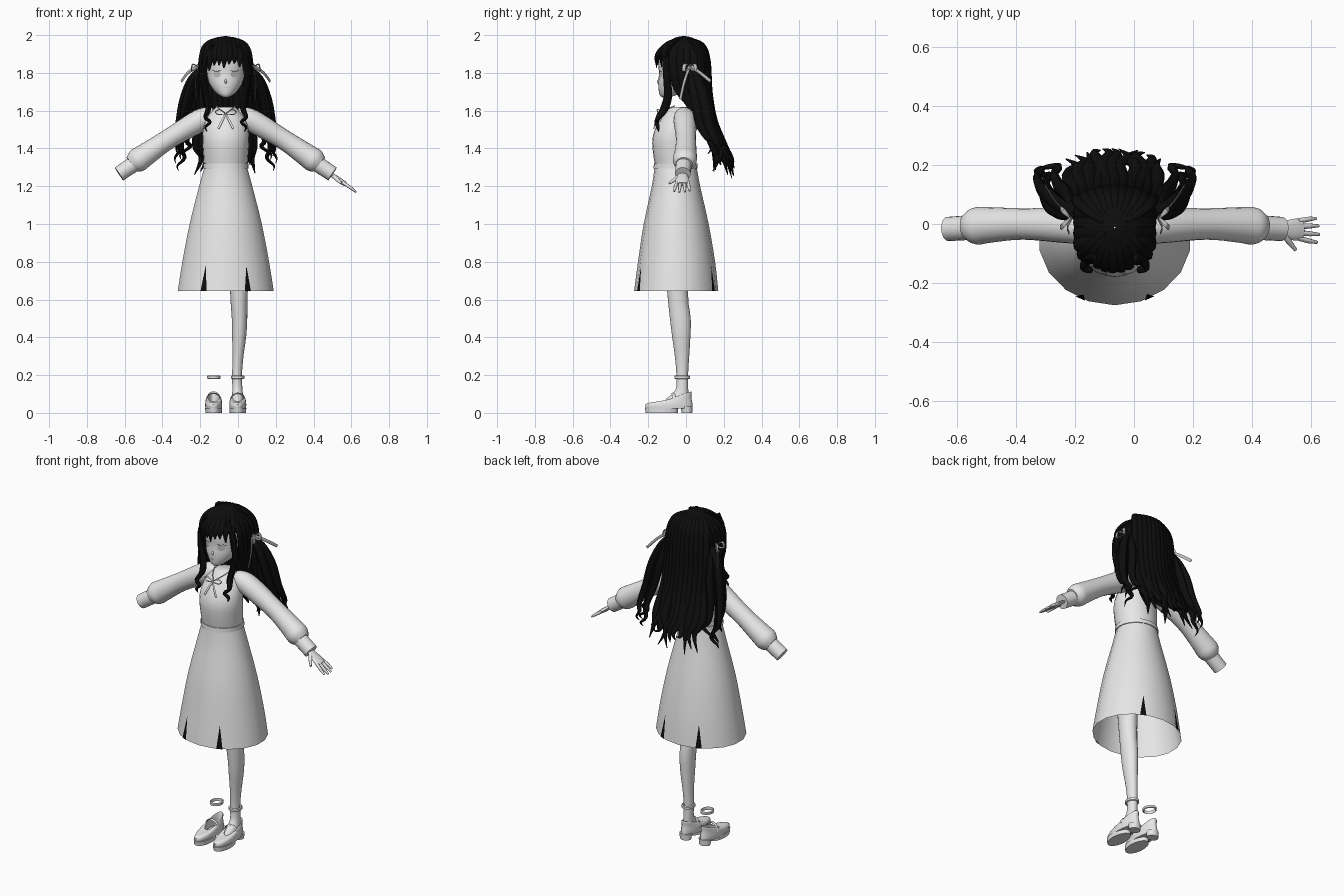
import bpy, math, random
from mathutils import Vector as V

random.seed(4)
CX = -0.065                      # body centre line


def material(name, c):
    m = bpy.data.materials.new(name)
    m.diffuse_color = (*c, 1)
    return m


WHITE = material("pale cloth and skin", (0.8, 0.8, 0.8))
GREY = material("soft grey", (0.5, 0.5, 0.5))
BLACK = material("black hair", (0.004, 0.004, 0.004))


def mesh(name, verts, faces, mat, angle=50):
    me = bpy.data.meshes.new(name)
    me.from_pydata([tuple(v) for v in verts], [], faces)
    me.materials.append(mat)
    me.shade_smooth()
    me.set_sharp_from_angle(angle=math.radians(angle))
    ob = bpy.data.objects.new(name, me)
    bpy.context.collection.objects.link(ob)
    return ob


def skin(name, rings, mat, caps=(True, True)):
    """Join equal rings of points into a surface."""
    n = len(rings[0])
    faces = [(i * n + j, i * n + (j + 1) % n, (i + 1) * n + (j + 1) % n, (i + 1) * n + j)
             for i in range(len(rings) - 1) for j in range(n)]
    if caps[0]:
        faces.append(tuple(reversed(range(n))))
    if caps[1]:
        faces.append(tuple(range((len(rings) - 1) * n, len(rings) * n)))
    return mesh(name, [p for r in rings for p in r], faces, mat)


def smooth(rows, k):
    """Catmull-Rom through rows of numbers."""
    if k < 2:
        return rows
    out = []
    for i in range(len(rows) - 1):
        a, b, c, d = rows[max(i - 1, 0)], rows[i], rows[i + 1], rows[min(i + 2, len(rows) - 1)]
        for s in range(k):
            t = s / k
            out.append([0.5 * (2 * q + (r - p) * t + (2 * p - 5 * q + 4 * r - w) * t * t
                               + (3 * q - p - 3 * r + w) * t ** 3) for p, q, r, w in zip(a, b, c, d)])
    return out + [list(rows[-1])]


def loft(name, rows, mat, n=24, k=1, caps=(True, True)):
    """Horizontal ellipses: x, y, z, rx, ry, tilt (rise per y)."""
    rings = []
    for x, y, z, rx, ry, tilt in smooth([(*r, 0)[:6] for r in rows], k):
        ring = []
        for j in range(n):
            a = math.tau * j / n - math.pi / 2
            dy = ry * math.sin(a)
            ring.append((x + rx * math.cos(a), y + dy, z + tilt * dy))
        rings.append(ring)
    return skin(name, rings, mat, caps)


def tube(name, rows, mat, ref=(0, 1, 0), n=8, k=4, flat=1.0):
    """Sweep along rows of x, y, z, r; r lies along ref, r*flat across it."""
    rows = smooth(rows, k)
    ps = [V(r[:3]) for r in rows]
    rings = []
    for i, p in enumerate(ps):
        t = (ps[min(i + 1, len(ps) - 1)] - ps[max(i - 1, 0)]).normalized()
        s = V(ref) - t * t.dot(V(ref))
        s.normalize()
        u = t.cross(s)
        r = max(rows[i][3], 0.001)
        rings.append([p + s * r * math.cos(math.tau * j / n) + u * r * flat * math.sin(math.tau * j / n)
                      for j in range(n)])
    return skin(name, rings, mat)


def side(s, rows):
    """Offset from the body centre line, mirrored by s."""
    return [(CX + s * r[0], *r[1:]) for r in rows]


# Dress: skirt, belt, bodice
SK = [(CX, -0.055, 1.30, .115, .112), (CX, -0.053, 1.2, .143, .128), (CX, -0.052, 1.0, .194, .172),
      (CX, -0.05, .8, .233, .204), (CX, -0.052, .645, .258, .223)]
loft("skirt", SK, WHITE, n=18, k=3, caps=(False, False))
loft("belt", [(CX, -.055, 1.295, .121, .117), (CX, -.055, 1.32, .121, .115)], WHITE)
loft("bodice", [(CX, -.055, 1.31, .115, .109), (CX, -.063, 1.38, .12, .112), (CX, -.067, 1.45, .124, .111),
                (CX, -.06, 1.51, .118, .1), (CX, -.045, 1.56, .102, .085), (CX, -.037, 1.6, .07, .065),
                (CX, -.035, 1.62, .05, .05)], WHITE, k=3)

# Dark slits at the hem
for i, deg in enumerate((-27, 27, -152, 152)):
    def hem(d, z):
        a, f = math.radians(d), (z - .645) / .155
        rx, ry = .259 - .025 * f, .225 - .019 * f
        return (CX + rx * math.sin(a), -.052 - ry * math.cos(a), z)
    mesh("hem_slit", [hem(deg - 4, .645), hem(deg + 4, .645), hem(deg + .5, .78)], [(0, 1, 2)], BLACK)

# Neck bow and collar strings
for s in (-1, 1):
    tube("bow_loop", side(s, [(0, -.145, 1.585, .004), (.03, -.15, 1.605, .006), (.055, -.145, 1.595, .006),
                              (.04, -.15, 1.58, .006), (0, -.15, 1.583, .004)]), WHITE, n=6, flat=.5)
    tube("bow_tail", side(s, [(0, -.147, 1.585, .004), (.02, -.162, 1.545, .006), (.04, -.17, 1.505, .006)]),
         WHITE, ref=(1, 0, 0), n=6, flat=.4)
    tube("collar_string", side(s, [(0, -.143, 1.585, .003), (.03, -.105, 1.607, .003), (.05, -.06, 1.625, .003)]),
         WHITE, n=6)

# Sleeves and cuffs with small buttons
for s in (-1, 1):
    tube("sleeve", side(s, [(.06, -.015, 1.575, .04), (.10, -.01, 1.565, .055), (.16, -.005, 1.535, .06),
                            (.31, 0, 1.445, .053), (.42, -.003, 1.37, .06), (.47, -.007, 1.335, .063),
                            (.50, -.01, 1.315, .045)]), WHITE, n=20)
    tube("cuff", side(s, [(.49, -.012, 1.315, .042), (.565, -.017, 1.265, .041)]), WHITE, n=20, k=1)
    for j in range(4):
        x, z = .508 + .014 * j, 1.342 - .0094 * j
        tube("button", side(s, [(x, -.01, z, .004), (x + .003, -.01, z + .005, .003)]), WHITE, n=8, k=1)

# The single hand
tube("palm", side(1, [(.55, -.017, 1.27, .022), (.58, -.018, 1.25, .03), (.61, -.019, 1.227, .037),
                      (.635, -.019, 1.21, .034)]), WHITE, n=12, flat=.35)
for y, d, L in ((.01, .006, .85), (-.009, .002, .97), (-.029, -.004, 1), (-.047, -.01, .9)):
    tube("finger", side(1, [(.62, y, 1.22, .009), (.62 + .04 * L, y + d, 1.22 - .028 * L, .0085),
                            (.62 + .072 * L, y + d * 1.5, 1.22 - .052 * L, .005)]), WHITE)
tube("thumb", side(1, [(.57, -.03, 1.255, .012), (.59, -.06, 1.235, .01), (.612, -.088, 1.215, .006)]), WHITE)

# The single leg with foot
loft("leg", [(.012, -.05, 1.05, .065, .075), (.005, -.045, .65, .047, .055), (.008, -.03, .5, .041, .055),
             (.006, -.025, .4, .037, .048), (0, -.021, .3, .029, .038), (-.005, -.02, .2, .026, .031),
             (-.003, -.022, .12, .027, .034), (-.002, -.045, .075, .031, .06), (-.002, -.055, .045, .03, .068)],
     WHITE, k=3)

# Sock cuffs and strapped shoes
for s in (-1, 1):
    x = CX + s * .064
    loft("sock_cuff", [(x - s * .001, -.02, z, rx, rx + .006) for z, rx in
                       ((.18, .03), (.183, .036), (.195, .036), (.199, .03), (.18, .03))],
         WHITE, caps=(False, False))
    loft("shoe_upper", [(x, -.09, .022, .043, .122), (x, -.09, .045, .045, .125), (x, -.08, .068, .041, .108, .12),
                        (x, -.047, .085, .034, .078, .33), (x, -.047, .081, .03, .073, .33),
                        (x, -.047, .035, .03, .07)], WHITE, k=2)
    loft("shoe_sole", [(x, -.128, 0, .043, .085), (x, -.13, .026, .045, .087)], WHITE)
    loft("shoe_heel", [(x, .005, 0, .033, .028), (x, .003, .035, .036, .032)], WHITE)
    tube("shoe_strap", [(x - .041, -.06, .06, .009), (x - .03, -.065, .09, .009), (x, -.068, .104, .009),
                        (x + .03, -.065, .09, .009), (x + .041, -.06, .06, .009)], WHITE, flat=.35)

# Head with plate eyes, brows and mouth
loft("head", [(CX, -.11, 1.67, .012, .015), (CX, -.095, 1.682, .036, .044), (CX, -.07, 1.71, .066, .075),
              (CX, -.05, 1.75, .09, .097), (CX, -.04, 1.8, .1, .103), (CX, -.035, 1.87, .103, .11),
              (CX, -.02, 1.94, .08, .085)], WHITE, k=3)
tube("nose", [(CX, -.142, 1.765, .004), (CX, -.149, 1.752, .006), (CX, -.143, 1.746, .004)], WHITE, ref=(1, 0, 0))


def plate(name, x, z, w, h, mat):
    """Thin oval wrapped on the face."""
    pts = []
    for j in range(16):
        dx, dz = x + w * math.cos(math.tau * j / 16), h * math.sin(math.tau * j / 16)
        f = (z + dz - 1.75) / .05
        pts.append((CX + dx, -.05 + .01 * f - (.097 + .006 * f) * math.sqrt(1 - (dx / (.09 + .01 * f)) ** 2) - .003,
                    z + dz))
    mesh(name, pts, [tuple(range(16))], mat)


for s in (-1, 1):
    plate("eye", s * .046, 1.792, .02, .016, GREY)
    plate("eyelash", s * .048, 1.811, .024, .003, BLACK)
plate("mouth", 0, 1.722, .012, .002, GREY)

# Hair cap with an open face
cap = []
N, M = 32, 14
for i in range(M + 1):
    p = math.pi * .70 * i / M + .02
    cap.append([V((CX + .13 * math.sin(p) * math.sin(math.tau * j / N),
                   -.012 - .14 * math.sin(p) * math.cos(math.tau * j / N), 1.832 + .163 * math.cos(p)))
                for j in range(N)])
verts = [v for r in cap for v in r]
faces = [(i * N + j, (i + 1) * N + j, (i + 1) * N + (j + 1) % N, i * N + (j + 1) % N)
         for i in range(M) for j in range(N)]
faces = [f for f in faces if verts[f[1]].z > 1.875 or min(verts[a].y for a in f) > -.075]
mesh("hair_cap", verts, faces, BLACK)

# Bangs: offset at the forehead and height of the tip
for o, z in ((-.1, 1.76), (-.078, 1.81), (-.054, 1.84), (-.03, 1.84), (-.006, 1.825), (.02, 1.845),
             (.046, 1.85), (.072, 1.83), (.098, 1.77)):
    y = -.155 + 5 * o * o
    tube("bang", side(1, [(o * .3, -.03, 1.982, .016), (o * .75, -.1 + 3 * o * o, 1.955, .02),
                          (o, y, 1.895, .02), (o * 1.08 - .004, y, z, .003)]), BLACK, ref=(1, 0, 0), flat=.5)

# Back hair in an outer and an inner layer
for i in range(11):
    o = -.125 + .025 * i
    d = 2.2 * o * o
    e = random.uniform(-.05, .06)
    w = random.uniform(-.02, .02)
    tube("back_lock", side(1, [(o * .3, .01, 1.98, .012), (o * .8, .085 - d, 1.945, .02), (o * .97, .112 - d, 1.86, .024),
                               (o, .12 - d, 1.7, .026), (o * 1.05, .145 - d, 1.55, .027),
                               (o * 1.12 + w, .2 - d, 1.42, .024), (o * 1.15 - w, .235 - d + e * .2, 1.35, .015),
                               (o * 1.2 + w, .255 - d, 1.285 + e, .002)]), BLACK, ref=(1, 0, 0), flat=.8)
for i in range(9):
    o = -.112 + .028 * i
    e = random.uniform(-.03, .06)
    tube("inner_lock", side(1, [(o * .9, .07, 1.85, .02), (o, .07, 1.7, .028), (o * 1.02, .1, 1.55, .028),
                                (o * 1.1, .15, 1.41, .022), (o * 1.15, .17 + e, 1.3 + e, .002)]),
         BLACK, ref=(1, 0, 0), flat=.9)

for s in (-1, 1):
    # Hair over the ears
    for y in (-.065, -.03, .005, .04):
        tube("side_lock", side(s, [(.05, y * .6, 1.97, .015), (.115, y, 1.9, .024), (.13, y, 1.82, .025),
                                   (.12, y + .02, 1.72, .022), (.112, y * .4 + .045, 1.63, .018),
                                   (.12, y * .4 + .085, 1.5, .003)]), BLACK, flat=.45)
    # Face-framing locks ending in a curl
    tube("front_lock", side(s, [(.07, -.11, 1.95, .015), (.108, -.105, 1.86, .02), (.115, -.1, 1.76, .02),
                                (.1, -.095, 1.68, .022), (.092, -.115, 1.61, .022), (.108, -.145, 1.565, .015),
                                (.082, -.155, 1.54, .012), (.107, -.15, 1.515, .01), (.1, -.145, 1.49, .002)]),
         BLACK, flat=.7)
    # Side tails with curled tips
    for a, b, e in ((0, 0, 0), (.028, .02, .04), (-.03, .03, .06), (.01, -.025, .09)):
        tube("side_tail", side(s, [(.12, .03, 1.83, .012), (.165 + a * .5, .05 + b * .5, 1.77, .025),
                                   (.195 + a, .075 + b, 1.66, .027), (.22 + a, .1 + b, 1.53, .024),
                                   (.235 + a, .14 + b, 1.41 + e * .5, .017), (.218 + a, .165 + b, 1.35 + e, .012),
                                   (.255 + a * .5, .16 + b, 1.31 + e, .007), (.25 + a * .5, .14 + b, 1.28 + e, .001)]),
             BLACK, flat=.8)
    # Hair ribbons
    tube("ribbon_back_tail", side(s, [(.145, .02, 1.84, .009), (.2, .075, 1.8, .009), (.235, .13, 1.755, .009)]),
         GREY, ref=(0, 0, 1), n=6, flat=.3)
    tube("ribbon_front_tail", side(s, [(.145, .02, 1.84, .007), (.16, -.01, 1.75, .007), (.155, -.03, 1.66, .007)]),
         GREY, n=6, flat=.3)
    for d in (-1, 1):
        tube("ribbon_loop", side(s, [(.15, .02, 1.835, .004), (.175, .02 + d * .025, 1.845, .009),
                                     (.18, .02 + d * .03, 1.81, .009), (.15, .02, 1.825, .004)]),
             GREY, ref=(0, 1, 0), n=6, flat=.4)
